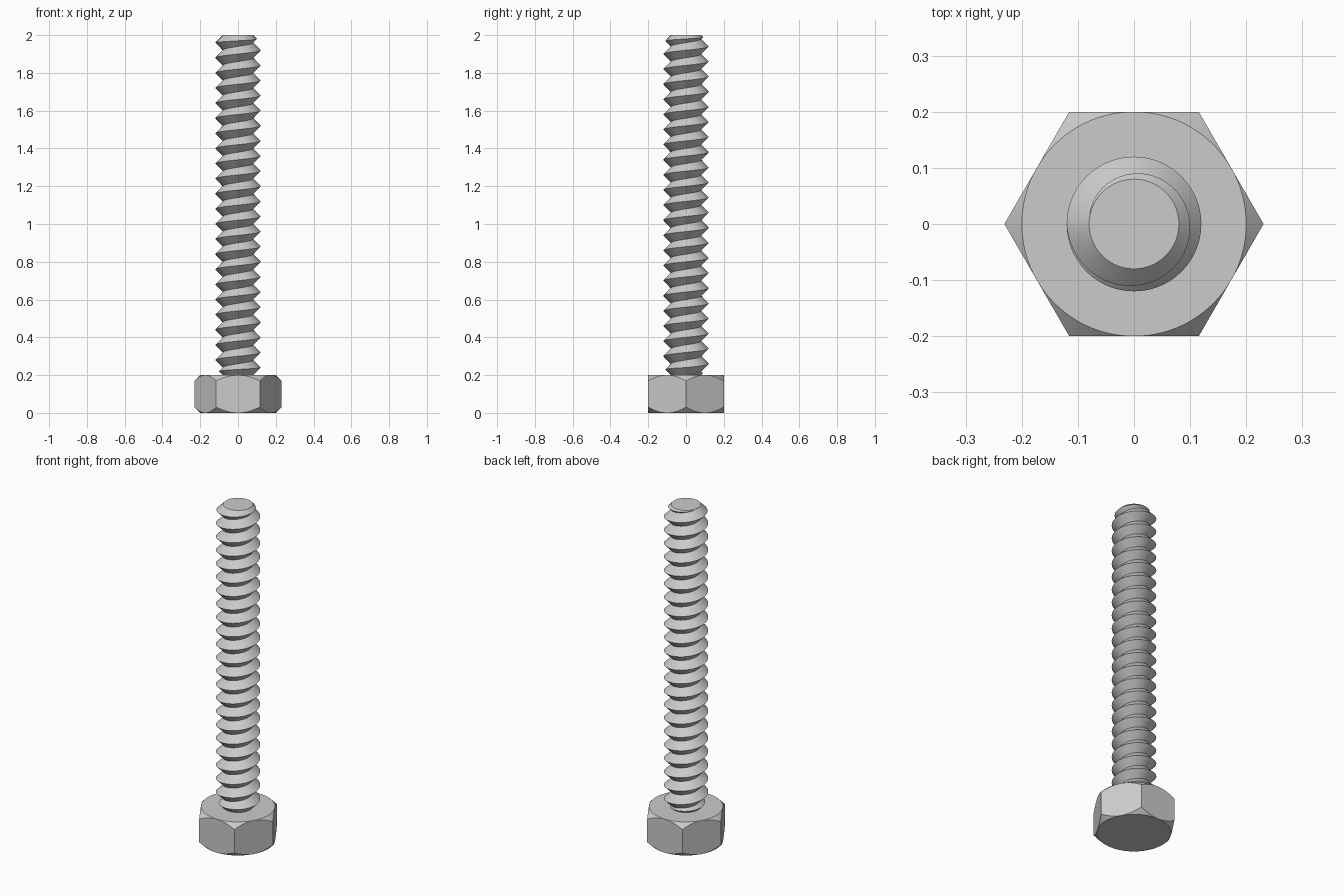
import bpy, bmesh
from math import pi, tau, cos, sin, radians

if "Cube" in bpy.data.objects:
    bpy.data.objects.remove(bpy.data.objects["Cube"], do_unlink=True)

steel = bpy.data.materials.new("grey_steel")
steel.use_nodes = True
colour = (0.6, 0.6, 0.6, 1)
steel.diffuse_color = colour
steel.node_tree.nodes["Principled BSDF"].inputs["Base Color"].default_value = colour

HEAD_H, TOP = 0.2, 2.0
FLAT = 0.2                       # half the width across the flats
ROOT, CREST, PITCH = 0.08, 0.12, 0.08
DEPTH = CREST - ROOT
SEGS = 64


def polar(r, a, z):
    return (r * cos(a), r * sin(a), z)


def skin(bm, rows, closed=False):
    """Join neighbouring rows of points with quads."""
    grid = [[bm.verts.new(p) for p in row] for row in rows]
    for low, high in zip(grid, grid[1:]):
        n = len(low)
        for i in range(n if closed else n - 1):
            j = (i + 1) % n
            bm.faces.new((low[i], low[j], high[j], high[i]))


def finish(bm, name):
    """Weld, cap the open ends and make a smooth object with sharp edges."""
    bmesh.ops.remove_doubles(bm, verts=bm.verts, dist=0.00005)
    bmesh.ops.holes_fill(bm, edges=bm.edges, sides=0)
    bmesh.ops.recalc_face_normals(bm, faces=bm.faces)
    mesh = bpy.data.meshes.new(name)
    bm.to_mesh(mesh)
    bm.free()
    mesh.materials.append(steel)
    obj = bpy.data.objects.new(name, mesh)
    bpy.context.collection.objects.link(obj)
    bpy.ops.object.select_all(action="DESELECT")
    obj.select_set(True)
    bpy.context.view_layer.objects.active = obj
    bpy.ops.object.shade_smooth_by_angle(angle=radians(30))


# Hexagonal head, with corners chamfered by a 45 degree cone on both ends
def hex_radius(a):
    return FLAT / cos(a % (pi / 3) - pi / 6)


angles = [tau * i / 96 for i in range(96)]
drop = [hex_radius(a) - FLAT for a in angles]
head = bmesh.new()
skin(head, [
    [polar(FLAT, a, 0) for a in angles],
    [polar(FLAT + d, a, d) for a, d in zip(angles, drop)],
    [polar(FLAT + d, a, HEAD_H - d) for a, d in zip(angles, drop)],
    [polar(FLAT, a, HEAD_H) for a in angles],
], closed=True)
finish(head, "hex_head")

# Threaded shaft: a right-handed V thread that fades out over one turn at each end
full_turns = (TOP - HEAD_H - 2 * DEPTH) / PITCH
lower, crest, upper = [], [], []
for i in range(-SEGS, round((full_turns + 1) * SEGS) + 1):
    turn = i / SEGS
    a = turn * tau
    z = HEAD_H + DEPTH + PITCH * turn
    fade = max(0, min(1, 1 + turn, full_turns + 1 - turn))
    if turn < 0:
        crest_z = HEAD_H + DEPTH * fade
    elif turn > full_turns:
        crest_z = TOP - DEPTH * fade
    else:
        crest_z = z
    lower.append(polar(ROOT, a, max(HEAD_H, min(TOP, z - PITCH / 2))))
    crest.append(polar(ROOT + DEPTH * fade, a, crest_z))
    upper.append(polar(ROOT, a, max(HEAD_H, min(TOP, z + PITCH / 2))))
shaft = bmesh.new()
skin(shaft, [lower, crest, upper])
finish(shaft, "threaded_shaft")
